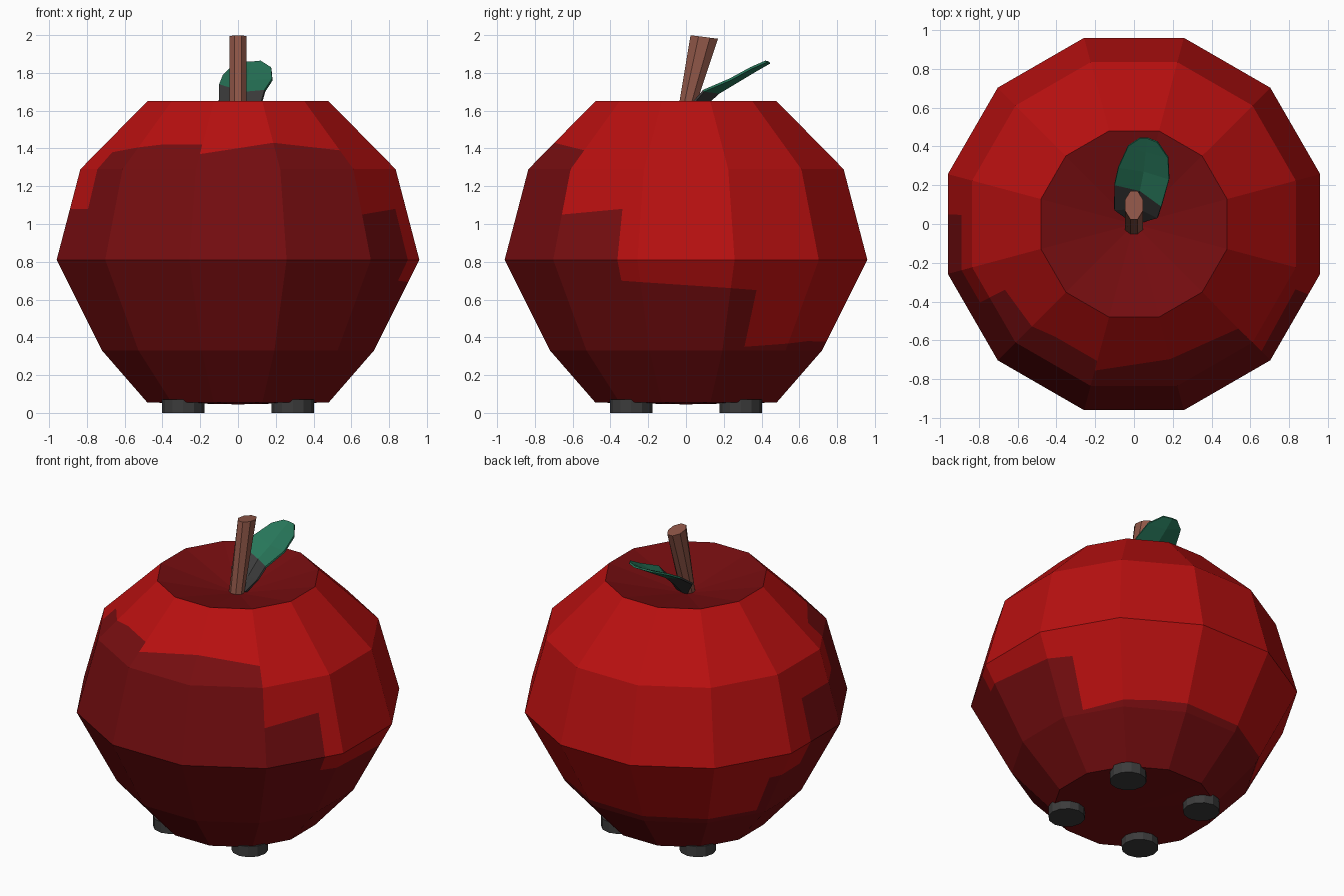
import bpy, bmesh, math
from mathutils import Vector

if "Cube" in bpy.data.objects:
    bpy.data.objects.remove(bpy.data.objects["Cube"])


def material(name, rgb):
    m = bpy.data.materials.new(name)
    m.diffuse_color = (*rgb, 1)
    m.use_nodes = True
    m.node_tree.nodes["Principled BSDF"].inputs["Base Color"].default_value = m.diffuse_color
    return m


BRIGHT = material("bright red", (0.48, 0.005, 0.005))
DARK = material("dark red", (0.18, 0.004, 0.005))
BROWN = material("stem brown", (0.28, 0.095, 0.065))
GREEN = material("leaf green", (0.02, 0.18, 0.10))
GREY = material("charcoal", (0.045, 0.045, 0.045))


def finish(bm, name, mats):
    bmesh.ops.remove_doubles(bm, verts=bm.verts, dist=1e-5)
    me = bpy.data.meshes.new(name)
    bm.to_mesh(me)
    bm.free()
    for m in mats:
        me.materials.append(m)
    ob = bpy.data.objects.new(name, me)
    bpy.context.collection.objects.link(ob)
    return ob


# Apple body: twelve-sided, profile rings as (radius, z)
RINGS = [(0.497, 0.055), (0.745, 0.33), (0.994, 0.81), (0.864, 1.29), (0.497, 1.65)]
# Upper edge of the dark patch round the body: start angle, end angle, start z, end z
PATCH = [(-63, -35, 1.38, 1.42), (-35, -15, 1.42, 1.42), (-15, 15, 1.37, 1.43),
         (15, 45, 1.43, 1.39), (45, 68, 1.05, 1.08), (68, 115, 0.70, 0.65),
         (115, 150, 0.35, 0.38), (150, 250, 0.38, 0.36), (250, 267, 0.63, 0.64),
         (267, 297, 1.08, 1.08)]


def on_body(deg, z):
    """Point on the flat-sided body at an angle (0 is front) and height."""
    for (r0, z0), (r1, z1) in zip(RINGS, RINGS[1:]):
        if z <= z1 + 1e-6:
            r = r0 + (r1 - r0) * (z - z0) / (z1 - z0)
            break
    off = (deg + 15) % 30 - 15
    r *= math.cos(math.radians(15)) / math.cos(math.radians(off))
    a = math.radians(deg)
    return Vector((r * math.sin(a), -r * math.cos(a), z))


bm = bmesh.new()


def face(points, index):
    f = bm.faces.new([bm.verts.new(p) for p in points])
    f.material_index = index


for start, end, z0, z1 in PATCH:
    corners = [c for c in range(-75, 320, 30) if start < c < end]
    stops = [start] + corners + [end]
    for a, b in zip(stops, stops[1:]):
        za, zb = (z0 + (z1 - z0) * (d - start) / (end - start) for d in (a, b))
        levels = [(z, z) for _, z in RINGS] + [(za, zb)]
        levels.sort()
        for lo, hi in zip(levels, levels[1:]):
            dark = hi[0] <= za + 1e-6
            face([on_body(a, lo[0]), on_body(b, lo[1]),
                  on_body(b, hi[1]), on_body(a, hi[0])], 1 if dark else 0)
        # sunken top and closed underside
        face([on_body(a, 1.65), on_body(b, 1.65), Vector((0, 0, 1.53))], 1)
        face([on_body(b, 0.055), on_body(a, 0.055), Vector((0, 0, 0.045))], 1)
finish(bm, "apple_body", [BRIGHT, DARK])

# Stem: leaning eight-sided post, widening front to back towards the top
bm = bmesh.new()
rings = []
for cy, ry, z, tilt in ((-0.025, 0.035, 1.50, 0), (0.097, 0.075, 1.99, -0.01)):
    ring = []
    for i in range(8):
        t = math.radians(22.5 + 45 * i)
        ring.append(bm.verts.new((0.049 * math.cos(t), cy + ry * 1.05 * math.sin(t),
                                  z + tilt * math.sin(t))))
    rings.append(ring)
for i in range(8):
    j = (i + 1) % 8
    bm.faces.new((rings[0][i], rings[0][j], rings[1][j], rings[1][i]))
bm.faces.new(rings[1])
bm.faces.new(rings[0][::-1])
finish(bm, "stem", [BROWN])

# Leaf: rows of left edge, midrib, right edge; the lower rows are charcoal
LEAF = [((-0.03, 0.02, 1.55), (0.01, 0.01, 1.54), (0.05, 0.01, 1.55)),
        ((-0.10, 0.07, 1.65), (0.02, 0.08, 1.62), (0.12, 0.03, 1.64)),
        ((-0.10, 0.20, 1.74), (0.03, 0.17, 1.70), (0.14, 0.09, 1.71)),
        ((-0.08, 0.29, 1.79), (0.05, 0.27, 1.76), (0.18, 0.23, 1.77)),
        ((-0.03, 0.40, 1.84), (0.06, 0.37, 1.82), (0.175, 0.34, 1.83)),
        ((0.03, 0.44, 1.86), (0.07, 0.44, 1.86), (0.12, 0.42, 1.865))]
bm = bmesh.new()
grid = [[bm.verts.new(p) for p in row] for row in LEAF]
for r in range(len(LEAF) - 1):
    for c in range(2):
        f = bm.faces.new((grid[r][c], grid[r][c + 1], grid[r + 1][c + 1], grid[r + 1][c]))
        f.material_index = 1 if r < 2 else 0
leaf = finish(bm, "leaf", [GREEN, GREY])
thick = leaf.modifiers.new("thickness", "SOLIDIFY")
thick.thickness = 0.012

# Four round feet
for sx, side in ((-1, "left"), (1, "right")):
    for sy, end in ((-1, "front"), (1, "back")):
        bm = bmesh.new()
        bmesh.ops.create_cone(bm, cap_ends=True, segments=12, radius1=0.112,
                              radius2=0.112, depth=0.07)
        bmesh.ops.translate(bm, verts=bm.verts, vec=(sx * 0.29, sy * 0.29, 0.035))
        finish(bm, f"{end}_{side}_foot", [GREY])
